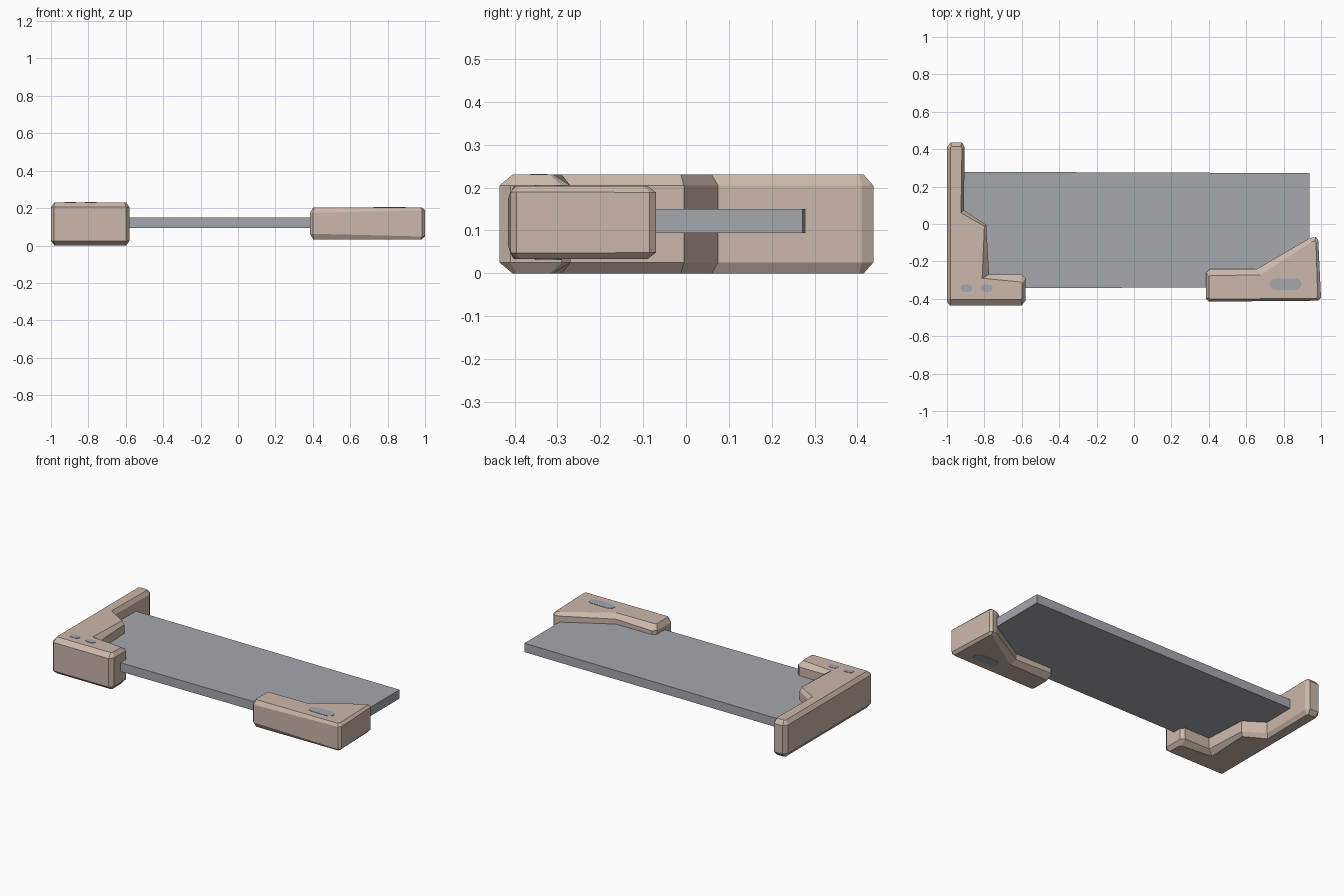
import bpy, bmesh, math

if "Cube" in bpy.data.objects:
    bpy.data.objects.remove(bpy.data.objects["Cube"])


def material(name, rgb):
    m = bpy.data.materials.new(name)
    m.diffuse_color = (*rgb, 1)
    m.use_nodes = True
    m.node_tree.nodes["Principled BSDF"].inputs["Base Color"].default_value = m.diffuse_color
    return m


TAN = material("warm_tan", (0.60, 0.475, 0.40))
GREY = material("cool_grey", (0.37, 0.395, 0.425))


def loft(name, rings, mat):
    """Closed solid through a stack of matching rings."""
    bm = bmesh.new()
    vs = [[bm.verts.new(p) for p in r] for r in rings]
    n = len(vs[0])
    for a, b in zip(vs, vs[1:]):
        for i in range(n):
            j = (i + 1) % n
            bm.faces.new((a[i], a[j], b[j], b[i]))
    bm.faces.new(vs[0][::-1])
    bm.faces.new(vs[-1])
    bmesh.ops.recalc_face_normals(bm, faces=bm.faces)
    me = bpy.data.meshes.new(name)
    bm.to_mesh(me)
    bm.free()
    me.materials.append(mat)
    ob = bpy.data.objects.new(name, me)
    bpy.context.collection.objects.link(ob)
    return ob


def bracket(name, outer, cap, z0, z1, depth):
    """Chamfered slab: small caps, wide sides; depth(x) is the chamfer height."""
    loft(name, [
        [(x, y, z0) for x, y in cap],
        [(x, y, z0 + depth(x)) for x, y in outer],
        [(x, y, z1 - depth(x)) for x, y in outer],
        [(x, y, z1) for x, y in cap]], TAN)


def inlay(name, x, y, z, length, width):
    """Thin stadium-shaped plate."""
    r = width / 2
    pts = []
    for i in range(16):
        a = -math.pi / 2 + math.pi * (i if i < 8 else i - 1) / 7 if i < 8 else \
            math.pi / 2 + math.pi * (i - 8) / 7
        side = 1 if i < 8 else -1
        pts.append((x + side * (length / 2 - r) + r * math.cos(a), y + r * math.sin(a)))
    loft(name, [[(px, py, z + h) for px, py in pts] for h in (-0.002, 0.002)], GREY)


# tall corner bracket with back arm
bracket("left_bracket",
        [(-0.985, -0.435), (-0.60, -0.435), (-0.58, -0.41), (-0.58, -0.29),
         (-0.60, -0.27), (-0.775, -0.27), (-0.79, -0.005), (-0.91, 0.075),
         (-0.905, 0.41), (-0.92, 0.437), (-0.98, 0.437), (-1.0, 0.41), (-1.0, -0.415)],
        [(-0.98, -0.405), (-0.605, -0.405), (-0.598, -0.395), (-0.598, -0.318),
         (-0.605, -0.31), (-0.812, -0.29), (-0.80, -0.012), (-0.925, 0.06),
         (-0.92, 0.405), (-0.926, 0.415), (-0.974, 0.415), (-0.982, 0.405), (-0.982, -0.395)],
        0.0, 0.23, lambda x: 0.025)

# lower wedge bracket at the right front corner
bracket("right_bracket",
        [(0.40, -0.415), (0.985, -0.41), (1.0, -0.395), (0.985, -0.085),
         (0.972, -0.07), (0.94, -0.075), (0.657, -0.24), (0.405, -0.24),
         (0.385, -0.26), (0.385, -0.40)],
        [(0.408, -0.402), (0.975, -0.397), (0.982, -0.388), (0.973, -0.098),
         (0.967, -0.09), (0.95, -0.095), (0.678, -0.272), (0.41, -0.276),
         (0.402, -0.283), (0.402, -0.393)],
        0.033, 0.204, lambda x: 0.03 - 0.025 * (x - 0.385))

# flat panel held between the brackets
edge = [(-0.925, -0.345), (0.937, -0.336), (0.937, 0.272), (-0.925, 0.279)]
loft("panel", [[(x, y, 0.094) for x, y in edge], [(x, y, 0.150) for x, y in edge]], GREY)

# oval inlays
for side, z in (("top", 0.204), ("bottom", 0.033)):
    inlay("right_inlay_" + side, 0.81, -0.322, z, 0.17, 0.06)
for i, x in enumerate((-0.896, -0.788)):
    inlay("left_inlay_%d" % i, x, -0.343, 0.23, 0.062, 0.04)
